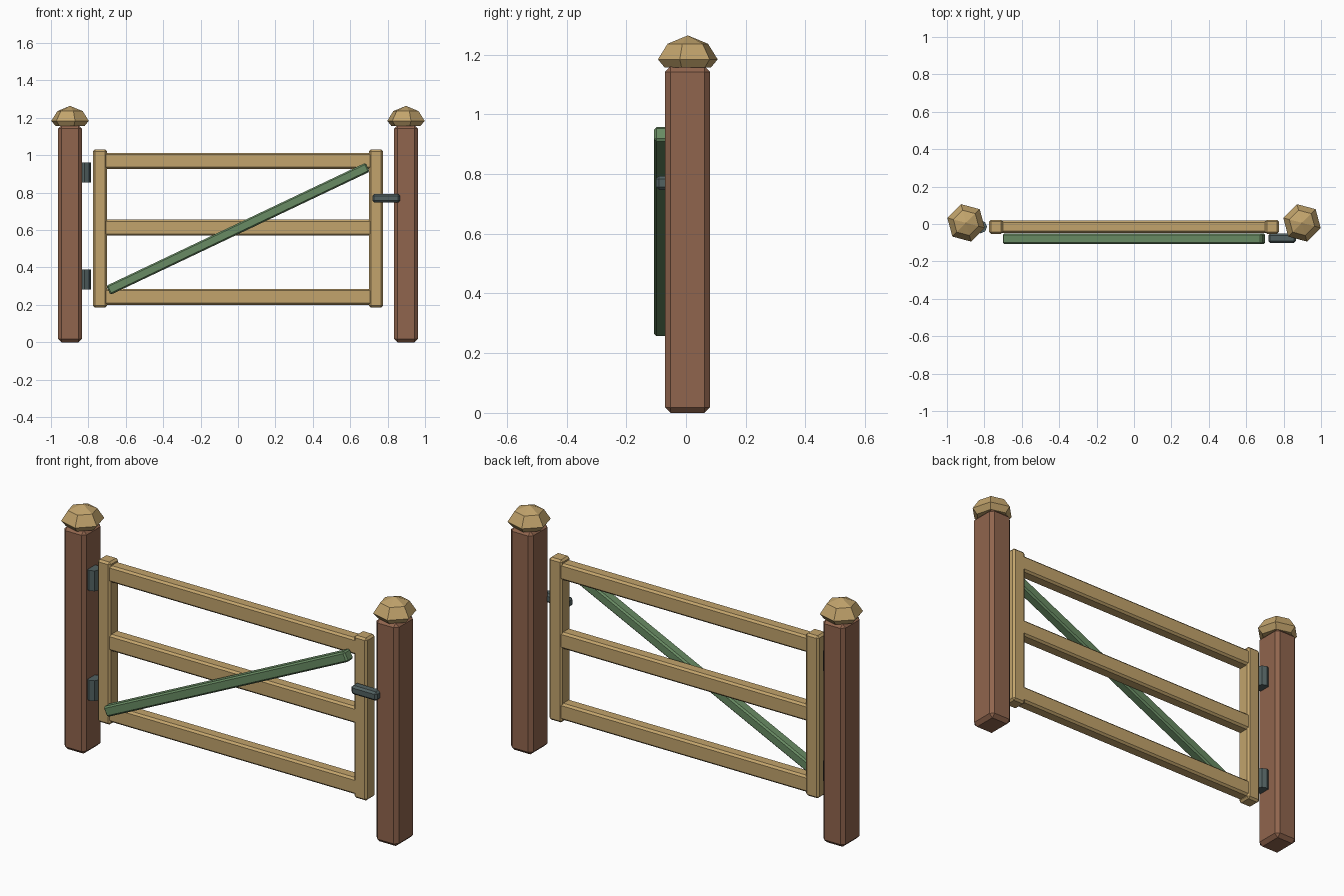
import bpy
import bmesh
from math import cos, sin, radians, tau

cube = bpy.data.objects.get("Cube")
if cube:
    bpy.data.objects.remove(cube, do_unlink=True)


def material(name, rgb):
    mat = bpy.data.materials.new(name)
    mat.use_nodes = True
    mat.diffuse_color = (*rgb, 1)
    bsdf = next(n for n in mat.node_tree.nodes if n.type == 'BSDF_PRINCIPLED')
    bsdf.inputs["Base Color"].default_value = (*rgb, 1)
    bsdf.inputs["Roughness"].default_value = 0.8
    return mat


brown = material("brown wood", (0.28, 0.13, 0.075))
tan = material("tan wood", (0.54, 0.37, 0.15))
green = material("green paint", (0.14, 0.26, 0.125))
metal = material("dark metal", (0.085, 0.12, 0.12))


def add_object(name, bm, mat, location, bevel=0):
    mesh = bpy.data.meshes.new(name)
    bmesh.ops.recalc_face_normals(bm, faces=bm.faces)
    bm.to_mesh(mesh)
    bm.free()
    mesh.materials.append(mat)
    obj = bpy.data.objects.new(name, mesh)
    obj.location = location
    bpy.context.collection.objects.link(obj)
    if bevel:
        mod = obj.modifiers.new("Chamfer", 'BEVEL')
        mod.width = bevel
        mod.segments = 1
    return obj


def box(name, mat, location, size, bevel):
    bm = bmesh.new()
    bmesh.ops.create_cube(bm, size=1)
    bmesh.ops.scale(bm, vec=size, verts=bm.verts)
    return add_object(name, bm, mat, location, bevel)


def faceted_cap(name, mat, location, profile, apex, sides, turn):
    """Stack of polygon rings closed below and drawn to a point above."""
    bm = bmesh.new()
    angles = [turn + tau * i / sides for i in range(sides)]
    rings = [[bm.verts.new((r * cos(a), r * sin(a), z)) for a in angles]
             for r, z in profile]
    tip = bm.verts.new((0, 0, apex))
    bm.faces.new(rings[0])
    for i in range(sides):
        j = (i + 1) % sides
        for low, high in zip(rings, rings[1:]):
            bm.faces.new((low[i], low[j], high[j], high[i]))
        bm.faces.new((rings[-1][i], rings[-1][j], tip))
    return add_object(name, bm, mat, location)


# Posts with faceted caps, and the upright stiles of the gate
gate_y = -0.015
cap_profile = [(0.08, 0), (0.1035, 0.028), (0.07, 0.08)]
for side, s in (("left", 1), ("right", -1)):
    box(side + "_post", brown, (0.898 * s, 0.005, 0.58), (0.128, 0.15, 1.16), 0.018)
    faceted_cap(side + "_post_cap", tan, (0.898 * s, 0.006, 1.156),
                cap_profile, 0.108, 6, radians(45))
    box(side + "_stile", tan, (0.738 * s, gate_y, 0.608), (0.075, 0.075, 0.845), 0.01)

# Horizontal rails
for name, z in (("bottom", 0.243), ("middle", 0.613), ("top", 0.97)):
    box(name + "_rail", tan, (0, gate_y, z), (1.44, 0.066, 0.086), 0.01)

# Diagonal brace across the front
brace = box("diagonal_brace", green, (0, -0.079, 0.607), (1.535, 0.055, 0.053), 0.008)
brace.rotation_euler.y = -radians(25.4)

# Hinge barrels
for name, z in (("lower", 0.336), ("upper", 0.907)):
    bm = bmesh.new()
    bmesh.ops.create_cone(bm, cap_ends=True, segments=8,
                          radius1=0.035, radius2=0.035, depth=0.106)
    add_object(name + "_hinge", bm, metal, (-0.821, gate_y, z))

# Latch bar reaching over to the post
box("latch_bar", metal, (0.792, -0.076, 0.77), (0.148, 0.05, 0.046), 0.01)
